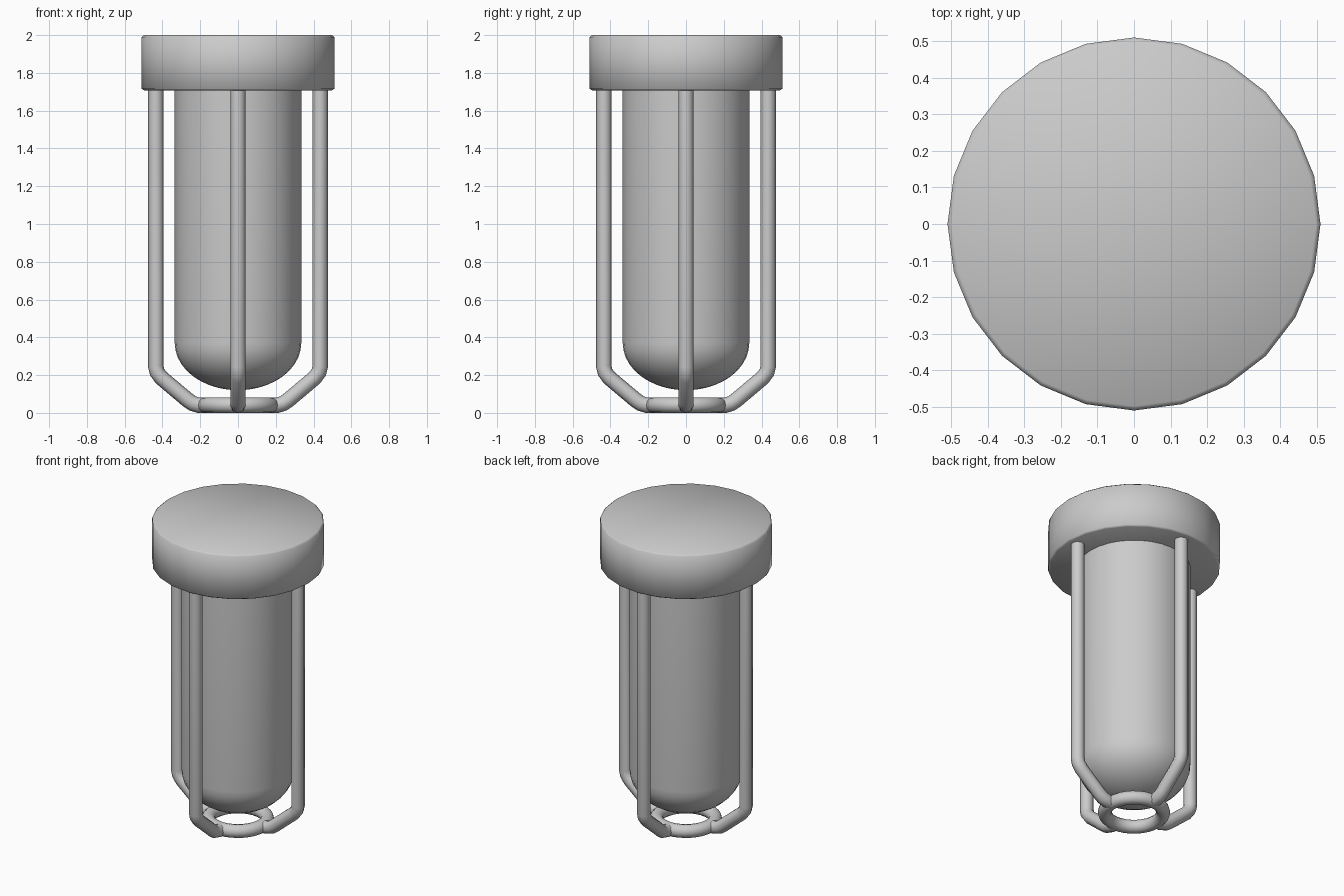
import bpy, bmesh
from math import pi, cos, sin

if "Cube" in bpy.data.objects:
    bpy.data.objects.remove(bpy.data.objects["Cube"])

def finish(ob, angle):
    bpy.ops.object.select_all(action='DESELECT')
    ob.select_set(True)
    bpy.context.view_layer.objects.active = ob
    bpy.ops.object.shade_smooth_by_angle(angle=angle)

def lathe(name, profile, sides, angle):
    """Spin an (r, z) profile that starts and ends on the axis."""
    bm = bmesh.new()
    rings = []
    for r, z in profile:
        n = 1 if r < 1e-6 else sides
        rings.append([bm.verts.new((r * cos(2 * pi * i / sides), r * sin(2 * pi * i / sides), z))
                      for i in range(n)])
    for a, b in zip(rings, rings[1:]):
        for i in range(sides):
            j = (i + 1) % sides
            quad = [a[i % len(a)], a[j % len(a)], b[j % len(b)], b[i % len(b)]]
            bm.faces.new(list(dict.fromkeys(quad)))
    bmesh.ops.recalc_face_normals(bm, faces=bm.faces)
    me = bpy.data.meshes.new(name)
    bm.to_mesh(me)
    bm.free()
    ob = bpy.data.objects.new(name, me)
    bpy.context.collection.objects.link(ob)
    finish(ob, angle)
    return ob

# Round cap with a fine softened rim
lathe("cap", [(0, 1.708), (0.498, 1.708), (0.51, 1.716),
              (0.51, 1.99), (0.498, 2.0), (0, 2.0)], 24, 1.2)

# Glass cylinder with a domed lower end
dome = [(0.335 * sin(a), 0.37 - 0.25 * cos(a)) for a in [pi / 2 * i / 10 for i in range(11)]]
lathe("glass_shade", dome + [(0.335, 1.72), (0, 1.72)], 32, 0.6)

# Cage bars, bent inwards at the foot to meet the ring
TUBE = 0.041
path = [(0.435, 1.72), (0.435, 0.245), (0.428, 0.215), (0.405, 0.185),
        (0.265, 0.067), (0.24, 0.05), (0.21, TUBE), (0.175, TUBE)]
for k, side in enumerate(("right", "back", "left", "front")):
    cu = bpy.data.curves.new(side + "_cage_bar", 'CURVE')
    cu.dimensions = '3D'
    cu.bevel_depth = TUBE
    cu.bevel_resolution = 2
    cu.use_fill_caps = True
    sp = cu.splines.new('POLY')
    sp.points.add(len(path) - 1)
    a = k * pi / 2
    for p, (r, z) in zip(sp.points, path):
        p.co = (r * cos(a), r * sin(a), z, 1)
    ob = bpy.data.objects.new(side + "_cage_bar", cu)
    bpy.context.collection.objects.link(ob)
    bpy.ops.object.select_all(action='DESELECT')
    ob.select_set(True)
    bpy.context.view_layer.objects.active = ob
    bpy.ops.object.convert(target='MESH')
    finish(bpy.context.object, 0.9)

# Bottom ring joining the bars
bpy.ops.mesh.primitive_torus_add(major_radius=0.173, minor_radius=TUBE, major_segments=32,
                                 minor_segments=12, location=(0, 0, TUBE))
ring = bpy.context.object
ring.name = "cage_ring"
finish(ring, 0.9)
